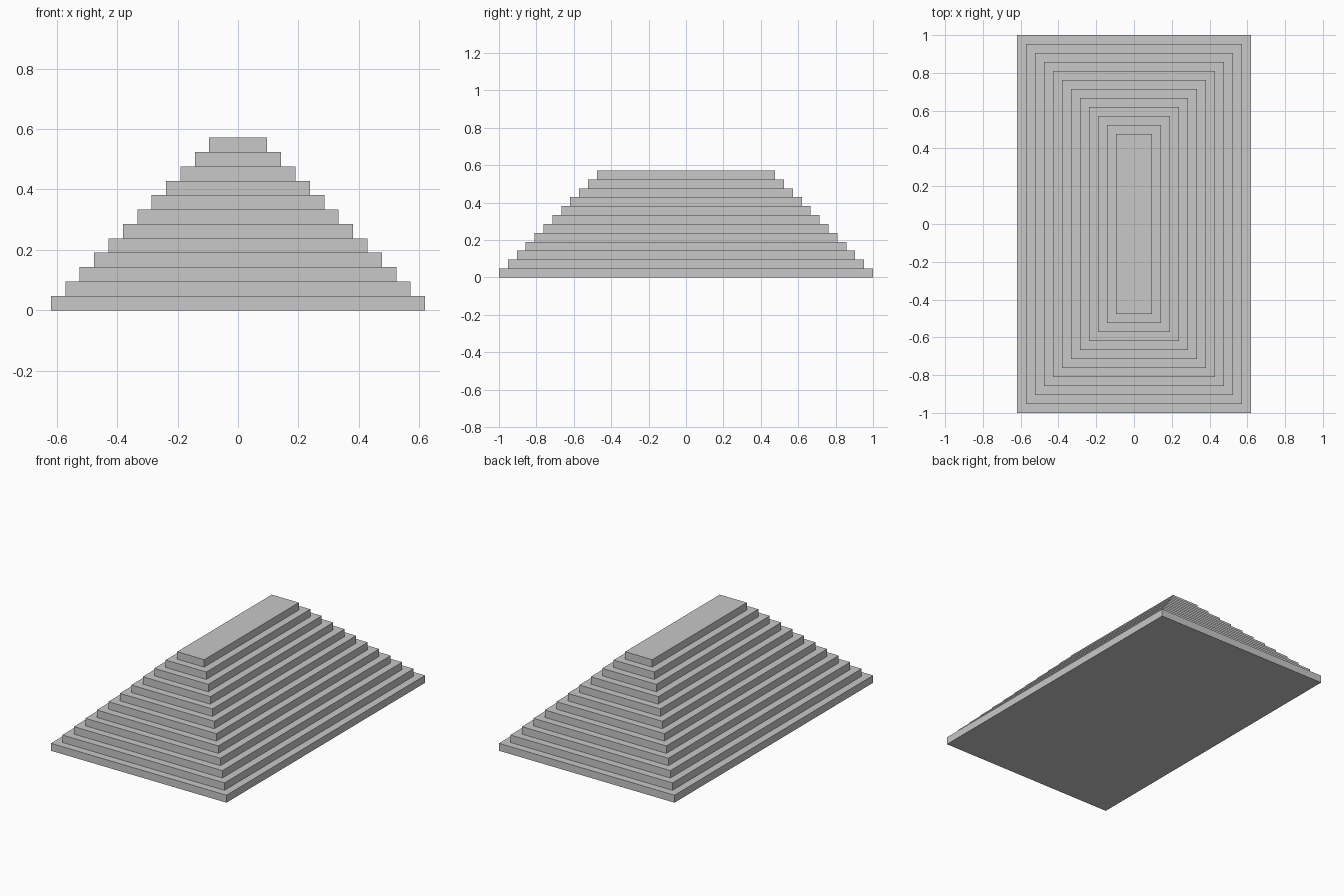
import bpy
import bmesh
from mathutils import Matrix

# Remove the default cube
cube = bpy.data.objects.get("Cube")
if cube:
    bpy.data.objects.remove(cube, do_unlink=True)

STEP = 1 / 21          # rise and tread of every step
LEVELS = 12
HALF_X, HALF_Y = 13 * STEP, 1.0

# Plain stone grey
stone = bpy.data.materials.new("stone_grey")
stone.use_nodes = True
colour = (0.58, 0.58, 0.58, 1)
stone.diffuse_color = colour
stone.node_tree.nodes["Principled BSDF"].inputs["Base Color"].default_value = colour

# Stepped body: one closed solid, each level raised and inset from the last
bm = bmesh.new()
bmesh.ops.create_grid(bm, x_segments=1, y_segments=1, size=1,
                      matrix=Matrix.Diagonal((HALF_X, HALF_Y, 1, 1)))
top = bm.faces[:][0]
base_corners = [bm.verts.new(v.co) for v in top.verts]
bm.faces.new(reversed(base_corners))

for level in range(LEVELS):
    if level:
        bmesh.ops.inset_region(bm, faces=[top], thickness=STEP,
                               use_boundary=True, use_even_offset=True)
    raised = bmesh.ops.extrude_discrete_faces(bm, faces=[top])
    top = raised["faces"][0]
    bmesh.ops.translate(bm, verts=top.verts[:], vec=(0, 0, STEP))

# Join the underside to the lowest step
bmesh.ops.remove_doubles(bm, verts=bm.verts[:], dist=1e-5)
bmesh.ops.recalc_face_normals(bm, faces=bm.faces[:])

mesh = bpy.data.meshes.new("stepped_pyramid")
bm.to_mesh(mesh)
bm.free()
mesh.materials.append(stone)
body = bpy.data.objects.new("stepped_pyramid", mesh)
bpy.context.collection.objects.link(body)
